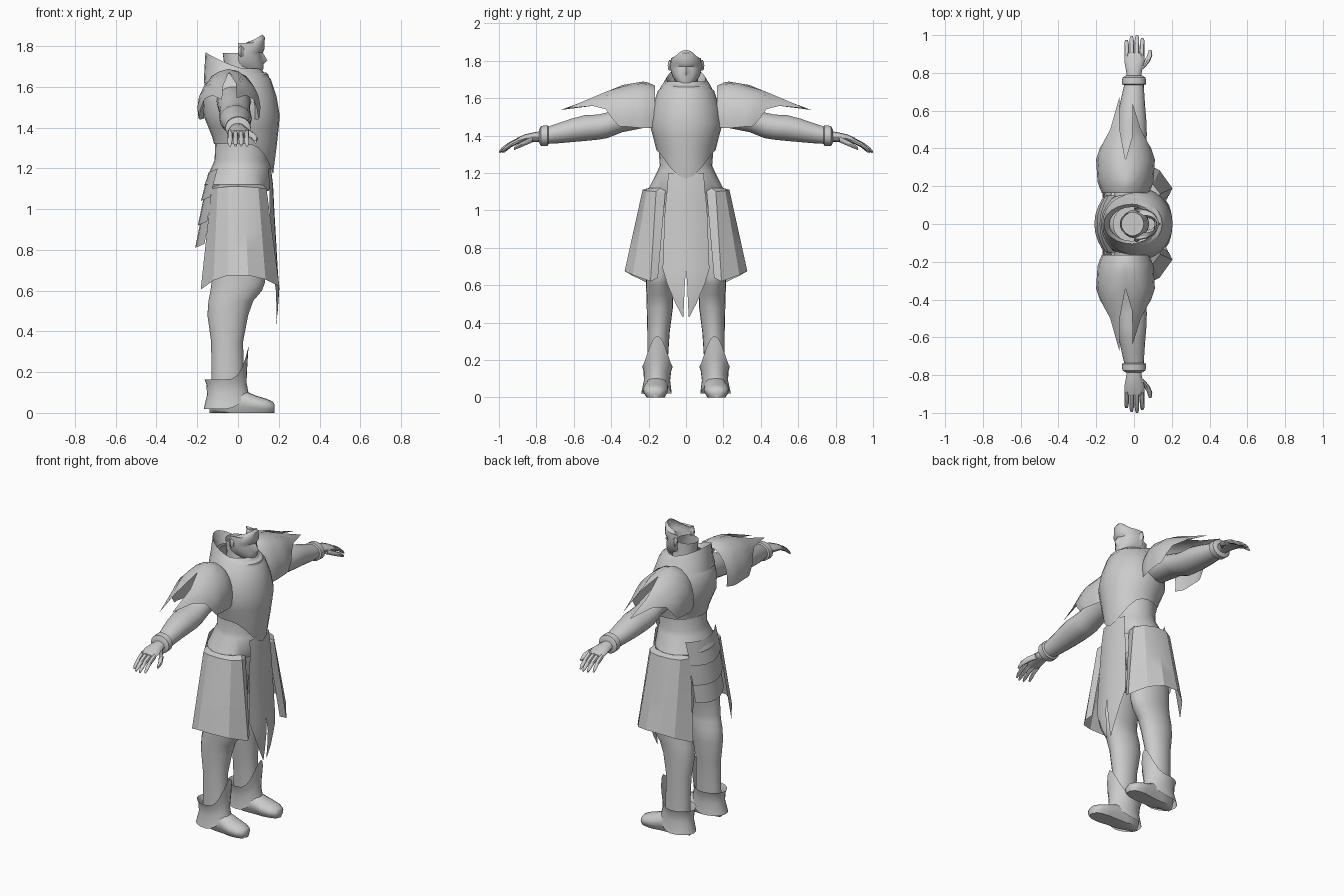
import bpy, bmesh, math
from mathutils import Vector

grey = bpy.data.materials.new("plain_grey")
grey.diffuse_color = (0.6, 0.6, 0.6, 1)


def make(name, rows, cyclic=False, caps=False, mirror=False, smooth=40):
    """Skin a grid of point rows into one object."""
    bm = bmesh.new()
    vs = [[bm.verts.new(p) for p in r] for r in rows]
    n = len(rows[0])
    for a, b in zip(vs, vs[1:]):
        for i in range(n if cyclic else n - 1):
            j = (i + 1) % n
            bm.faces.new((a[i], a[j], b[j], b[i]))
    if caps:
        bm.faces.new(vs[0])
        bm.faces.new(vs[-1])
    bmesh.ops.remove_doubles(bm, verts=bm.verts, dist=1e-5)
    bmesh.ops.recalc_face_normals(bm, faces=bm.faces)
    me = bpy.data.meshes.new(name)
    bm.to_mesh(me)
    bm.free()
    me.materials.append(grey)
    ob = bpy.data.objects.new(name, me)
    bpy.context.collection.objects.link(ob)
    if mirror:
        m = ob.modifiers.new("mirror", 'MIRROR')
        m.use_axis = (False, True, False)
    bpy.ops.object.select_all(action='DESELECT')
    ob.select_set(True)
    bpy.context.view_layer.objects.active = ob
    bpy.ops.object.shade_smooth_by_angle(angle=math.radians(smooth))
    return ob


def stack(levels, n=24, warp=None):
    """Horizontal rings from (z, x_back, x_front, y_centre, y_radius)."""
    rows = []
    for k, (z, xb, xf, yc, ry) in enumerate(levels):
        row = []
        for i in range(n):
            a = 2 * math.pi * i / n
            c, s = math.cos(a), math.sin(a)
            zz = warp(k, c, z) if warp else z
            row.append(((xb + xf) / 2 + (xf - xb) / 2 * c, yc + ry * s, zz))
        rows.append(row)
    return rows


def tube(stations, axis, n=14):
    """Rings along x or y from (x, y, z, side_radius, height_radius)."""
    rows = []
    for x, y, z, r, h in stations:
        row = []
        for i in range(n):
            a = 2 * math.pi * i / n
            c, s = r * math.cos(a), h * math.sin(a)
            row.append((x + c, y, z + s) if axis == 'y' else (x, y + c, z + s))
        rows.append(row)
    return rows


# Breastplate with a pointed front hem, and the waist below it
def hem(k, c, z):
    return 1.32 - 0.15 * max(0, c) ** 3 if k == 6 else (z - 0.04 * max(0, c) ** 3 if k == 5 else z)


make("breastplate", stack([(1.69, -.11, .11, 0, .10), (1.64, -.16, .16, 0, .15), (1.55, -.175, .19, 0, .182),
                           (1.46, -.17, .205, 0, .195), (1.40, -.145, .20, 0, .178),
                           (1.35, -.125, .19, 0, .165), (1.3, -.118, .172, 0, .158)], warp=hem), cyclic=True)
make("waist_belt", stack([(1.37, -.11, .165, 0, .15), (1.24, -.115, .152, 0, .14), (1.21, -.128, .16, 0, .152),
                          (1.12, -.165, .168, 0, .198), (1.09, -.155, .15, 0, .19)]), cyclic=True)
make("pelvis", stack([(1.12, -.14, .14, 0, .18), (1.0, -.14, .14, 0, .19), (.86, -.12, .12, 0, .17),
                      (.8, -.06, .06, 0, .08)]), cyclic=True, caps=True)

# High collar, tallest at the back
make("collar", stack([(1.61, -.168, .16, 0, .16), (1.67, -.165, .15, 0, .13), (1.70, -.16, .138, 0, .105),
                      (1.68, -.13, .11, 0, .09)],
                     warp=lambda k, c, z: z - (.05 * c - .02 * c * c if k == 2 else .01 * c)), cyclic=True)
make("neck", stack([(1.60, -.07, .08, 0, .075), (1.69, -.065, .08, 0, .065), (1.765, -.075, .05, 0, .062)]),
     cyclic=True)

# Face shell, open at the back: (z, front, half width, back, nose bump)
face = []
for z, xf, w, xb, nose in [(1.662, .11, .032, .06, 0), (1.69, .125, .055, .03, 0), (1.712, .122, .07, .01, .004),
                           (1.73, .12, .078, 0, .024), (1.755, .115, .084, 0, .014), (1.768, .112, .085, 0, .01),
                           (1.785, .13, .084, 0, 0), (1.815, .13, .08, 0, 0), (1.842, .132, .066, .02, 0),
                           (1.857, .12, .045, .05, 0)]:
    row = []
    for i in range(15):
        a = math.pi * (i / 14 - .5)
        x = xb + (xf - xb) * math.cos(a) ** .75 + (nose if i == 7 else 0)
        row.append((x, w * math.sin(a), z - .035 * (1 - math.cos(a)) * (z > 1.83)))
    face.append(row)
make("face", face)
make("ear", tube([(.0, .084, 1.775, .004, .012), (.015, .088, 1.775, .01, .03), (.03, .083, 1.77, .003, .018)],
                 'x', 8), cyclic=True, caps=True, mirror=True)


# Winged shoulder guards with two long prongs
SECTIONS = [(.15, .12, .17, 1.49), (.22, .148, .2, 1.49), (.34, .156, .175, 1.495), (.42, .13, .155, 1.49),
            (.52, .095, .11, 1.485), (.68, .055, .06, 1.485)]


def section(y):
    for a, b in zip(SECTIONS, SECTIONS[1:]):
        if y <= b[0]:
            f = (y - a[0]) / (b[0] - a[0])
            return [p + (q - p) * f for p, q in zip(a, b)][1:]
    return SECTIONS[-1][1:]


reach = [.36, .40, .43, .50, .67, .50, .34, .46, .64, .50, .43, .40, .36]
guard = []
for k in range(9):
    row = []
    for i, end in enumerate(reach):
        a = math.radians(195 - i * 210 / 12)
        y = .165 + (end - .165) * k / 8
        rx, rz, z0 = section(y)
        row.append((-.045 + rx * math.cos(a), y, z0 + rz * math.sin(a)))
    guard.append(row)
make("shoulder_guard", guard, mirror=True)

# Sleeved arm with a banded wrist
make("arm", tube([(-.02, .14, 1.53, .085, .075), (-.02, .25, 1.51, .08, .075), (-.015, .34, 1.485, .075, .068),
                  (-.015, .42, 1.455, .078, .07), (-.012, .47, 1.445, .08, .068), (-.012, .54, 1.44, .078, .07),
                  (-.01, .61, 1.428, .07, .064), (-.005, .68, 1.413, .06, .055), (0, .735, 1.402, .052, .047),
                  (0, .74, 1.40, .063, .056), (0, .775, 1.397, .062, .055), (0, .785, 1.395, .045, .036)],
                 'y', 18), cyclic=True, caps=True, mirror=True)

# Hand, fingers and thumb
make("palm", tube([(0, .76, 1.395, .035, .03), (0, .81, 1.392, .042, .026), (.002, .86, 1.385, .053, .022),
                   (.002, .905, 1.37, .052, .017)], 'y', 12), cyclic=True, caps=True, mirror=True)
for i, (x, tip) in enumerate([(-.038, .975), (-.012, .995), (.015, 1.0), (.042, .985)]):
    d = tip - .89
    make("finger_%d" % (i + 1), tube([(x, .89, 1.376, .013, .015), (x, .89 + d * .5, 1.352, .0125, .013),
                                      (x * 1.05, .89 + d * .85, 1.326, .011, .011),
                                      (x * 1.05, tip, 1.312, .006, .006)], 'y', 8),
         cyclic=True, caps=True, mirror=True)
make("thumb", tube([(.035, .82, 1.382, .014, .018), (.065, .855, 1.365, .016, .016), (.083, .89, 1.348, .014, .014),
                    (.086, .92, 1.33, .007, .008)], 'y', 8), cyclic=True, caps=True, mirror=True)

# Curved skirt panel on each side, with a thickened top rim
top = [(.13, .11, 1.10), (.14, .16, 1.10), (.10, .21, 1.105), (.03, .232, 1.11), (-.05, .228, 1.11),
       (-.10, .2, 1.105), (-.13, .14, 1.10)]
low = [(.185, .15, .64), (.203, .19, .62), (.135, .285, .655), (.05, .328, .675), (-.05, .328, .675),
       (-.12, .285, .65), (-.183, .19, .605)]
panel = [[Vector(t).lerp(Vector(b), f) for t, b in zip(top, low)] for f in (0, .25, .5, .75, 1)]
rim = [Vector((t[0] * .85, t[1] * .85, 1.12)) for t in top]
make("skirt_panel", [rim] + panel, mirror=True, smooth=25)

# Split front cloth: rows of (z, x, inner y, outer y)
cloth = []
for z, x, yi, yo in [(1.2, .162, 0, .095), (1.12, .172, 0, .10), (1.0, .178, 0, .113), (.69, .196, 0, .125),
                     (.61, .203, .006, .102), (.5, .195, .011, .055), (.43, .187, .014, .018)]:
    cloth.append([(x - .025 * (f * yo / .12) ** 2, yi + (yo - yi) * f, z) for f in (0, .33, .67, 1)])
make("front_cloth", cloth, mirror=True)

# Overlapping tail plates at the back
for i, (z0, z1, x0, x1, w) in enumerate([(1.18, 1.04, -.145, -.182, .15), (1.06, .92, -.168, -.197, .148),
                                         (.94, .81, -.184, -.21, .14)]):
    rows = []
    for f in (0, .5, 1):
        rows.append([(x0 + (x1 - x0) * f + .045 * t * t, w * t, z0 + (z1 - z0) * f + .02 * t * t)
                     for t in (-1, -.67, -.33, 0, .33, .67, 1)])
    make("tail_plate_%d" % (i + 1), rows)

# Legs with a bent knee
make("leg", stack([(.97, -.13, .13, .1, .095), (.75, -.13, .135, .135, .085), (.64, -.13, .132, .143, .072),
                   (.6, -.135, .118, .143, .071), (.55, -.145, .075, .14, .072), (.48, -.15, .05, .14, .07),
                   (.35, -.132, .025, .147, .06), (.2, -.13, .028, .152, .055), (.06, -.13, .03, .155, .055)], 20),
     cyclic=True, caps=True, mirror=True)


# Flared boot cuff rising to a point over the shin
def cuff(k, c, z):
    f = max(0, c)
    return z + (.075 * f * f, .06 * f * f, .08 * f ** 3, .165 * f ** 3)[k]


make("boot_cuff", stack([(.02, -.168, .052, .158, .082), (.09, -.152, .042, .155, .07), (.14, -.155, .045, .153, .074),
                         (.165, -.165, .052, .153, .082)], 24, cuff), cyclic=True, mirror=True)

# Shoe with flat sole
shoe = tube([(-.14, .152, .05, .03, .05), (-.12, .152, .055, .052, .06), (-.04, .155, .06, .06, .07),
             (.03, .158, .052, .062, .058), (.09, .163, .04, .068, .044), (.14, .165, .033, .06, .036),
             (.17, .165, .028, .042, .028), (.18, .165, .025, .022, .016)], 'x', 16)
shoe = [[(x, y, max(z, 0) if z > .012 else 0) for x, y, z in r] for r in shoe]
make("shoe", shoe, cyclic=True, caps=True, mirror=True)
